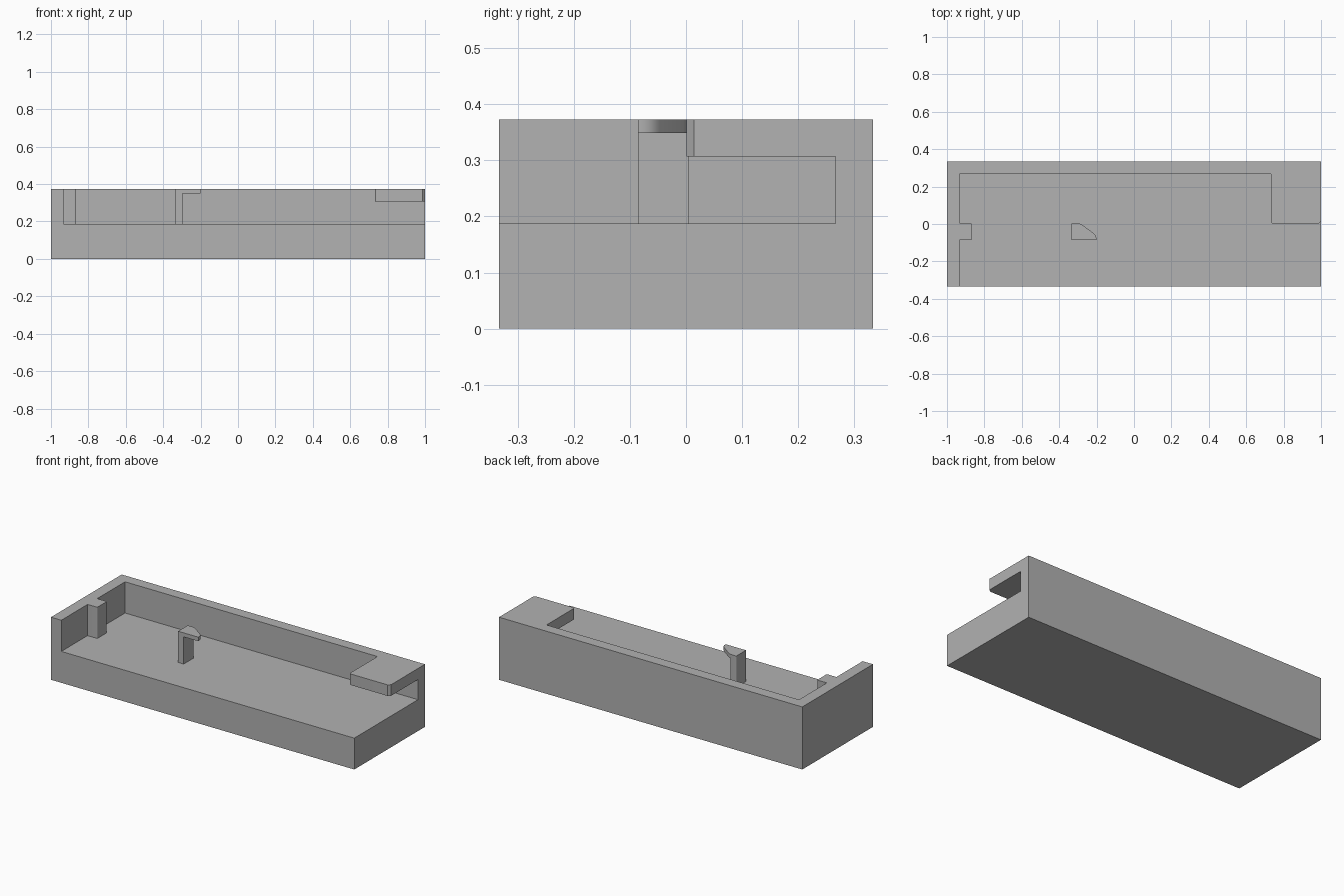
import bpy, bmesh
from mathutils import Vector

cube = bpy.data.objects.get("Cube")
if cube:
    bpy.data.objects.remove(cube, do_unlink=True)

grey = bpy.data.materials.new("plain grey")
grey.use_nodes = True
colour = (0.445, 0.445, 0.445, 1)
grey.diffuse_color = colour
grey.node_tree.nodes["Principled BSDF"].inputs["Base Color"].default_value = colour

FLOOR, LEDGE, TOP = 0.187, 0.307, 0.373
HALF_Y = 0.333


def rounded(corners, steps=6):
    """Outline from (x, y, radius) corners; the radius is the trimmed length."""
    out = []
    for i, (x, y, r) in enumerate(corners):
        p = Vector((x, y))
        if not r:
            out.append(p)
            continue
        before = Vector(corners[i - 1][:2])
        after = Vector(corners[(i + 1) % len(corners)][:2])
        a = p + (before - p).normalized() * r
        b = p + (after - p).normalized() * r
        for k in range(steps + 1):
            t = k / steps
            out.append(a * (1 - t) ** 2 + p * 2 * t * (1 - t) + b * t * t)
    return out


def prism(name, corners, z0, z1):
    bm = bmesh.new()
    face = bm.faces.new([bm.verts.new((p.x, p.y, z0)) for p in rounded(corners)])
    top = bmesh.ops.extrude_face_region(bm, geom=[face])
    verts = [v for v in top["geom"] if isinstance(v, bmesh.types.BMVert)]
    bmesh.ops.translate(bm, verts=verts, vec=(0, 0, z1 - z0))
    bmesh.ops.recalc_face_normals(bm, faces=bm.faces)
    mesh = bpy.data.meshes.new(name)
    bm.to_mesh(mesh)
    bm.free()
    mesh.materials.append(grey)
    obj = bpy.data.objects.new(name, mesh)
    bpy.context.collection.objects.link(obj)
    return obj


def combine(target, tool, operation):
    mod = target.modifiers.new(tool.name, 'BOOLEAN')
    mod.operation, mod.object, mod.solver = operation, tool, 'EXACT'
    bpy.context.view_layer.objects.active = target
    bpy.ops.object.modifier_apply(modifier=mod.name)
    bpy.data.objects.remove(tool, do_unlink=True)


# solid block
tray = prism("tray", [(-1, -HALF_Y, 0), (1, -HALF_Y, 0), (1, HALF_Y, 0), (-1, HALF_Y, 0)], 0, TOP)

# recess outline on the left, leaving a square pillar on the end wall
pillar_side = [(-0.932, 0.267, 0), (-0.932, 0.005, 0), (-0.868, 0.005, 0.006),
               (-0.868, -0.086, 0.006), (-0.932, -0.086, 0), (-0.932, -0.5, 0)]

# lower recess runs under the ledge; upper recess leaves the ledge standing
lower = prism("lower_recess", pillar_side + [(1.1, -0.5, 0), (1.1, 0.267, 0)], FLOOR, LEDGE)
ledge_side = [(1.1, -0.5, 0), (1.1, 0.014, 0), (1, 0.014, 0), (0.986, 0.001, 0),
              (0.733, 0.001, 0.014), (0.733, 0.267, 0)]
upper = prism("upper_recess", pillar_side + ledge_side, LEDGE - 0.06, TOP + 0.1)
combine(tray, lower, 'DIFFERENCE')
combine(tray, upper, 'DIFFERENCE')

# free-standing post with a pointed overhanging catch
y0, y1 = -0.086, 0.005
post = prism("hook_post", [(-0.335, y0, 0), (-0.298, y0, 0), (-0.298, y1, 0),
                           (-0.335, y1, 0.006)], FLOOR, 0.349)
catch = prism("hook_catch", [(-0.335, y0, 0), (-0.201, y0, 0), (-0.201, -0.06, 0.022),
                             (-0.29, y1, 0.016), (-0.335, y1, 0.006)], 0.349, TOP)

for obj in (tray, post, catch):
    bpy.ops.object.select_all(action='DESELECT')
    obj.select_set(True)
    bpy.context.view_layer.objects.active = obj
    bpy.ops.object.shade_smooth_by_angle(angle=0.5)
